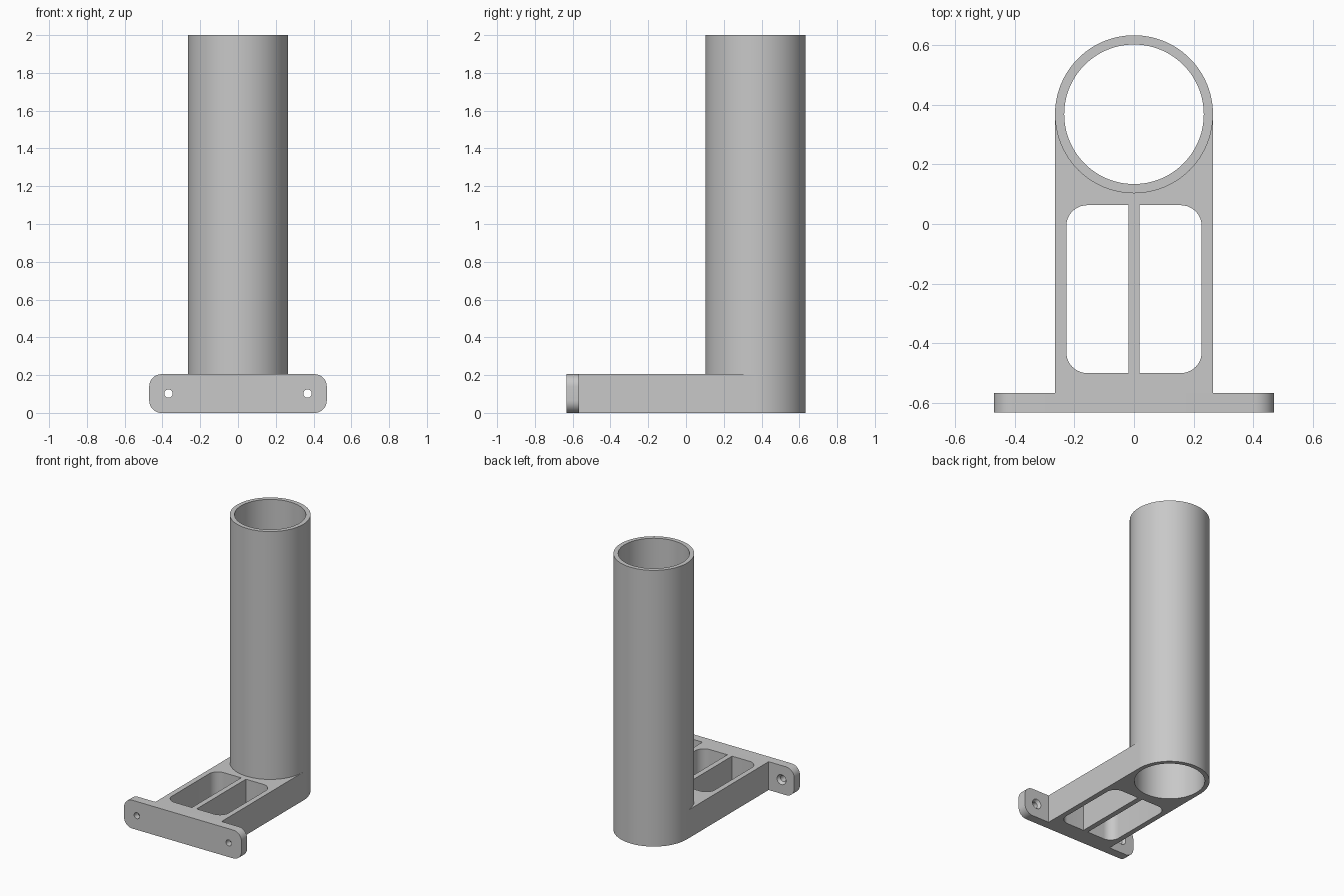
import bpy
import bmesh
from math import sin, cos, pi, radians, hypot

default = bpy.data.objects.get("Cube")
if default:
    bpy.data.objects.remove(default)

# Overall sizes
TUBE_Y, OUTER, INNER = 0.368, 0.265, 0.234
HEIGHT, BASE_H = 2.0, 0.205
FRONT, PLATE_BACK = -0.632, -0.567
PLATE_W, PLATE_R = 0.47, 0.065

grey = bpy.data.materials.new("light_grey")
grey.use_nodes = True
COLOUR = (0.58, 0.58, 0.58, 1)
grey.diffuse_color = COLOUR
grey.node_tree.nodes["Principled BSDF"].inputs["Base Color"].default_value = COLOUR


def arc(cx, cy, r, start, end, n):
    """Points along an arc, angles in degrees, both ends included."""
    angles = [radians(start + (end - start) * i / n) for i in range(n + 1)]
    return [(cx + r * cos(a), cy + r * sin(a)) for a in angles]


def circle(cx, cy, r, n):
    return arc(cx, cy, r, 0, 360, n)[:-1]


def rounded_rect(x0, y0, x1, y1, radii, n=10):
    """Corner radii run anticlockwise from lower left; zero is sharp."""
    centres = [(x0, y0, 1, 1), (x1, y0, -1, 1), (x1, y1, -1, -1), (x0, y1, 1, -1)]
    pts = []
    for i, ((x, y, sx, sy), r) in enumerate(zip(centres, radii)):
        start = 180 + 90 * i
        pts += arc(x + sx * r, y + sy * r, r, start, start + 90, n) if r else [(x, y)]
    return pts


def build(name, walls, place, hidden=None):
    """Each wall is a list of (outline, depth) rings; the ends are capped around the holes."""
    bm = bmesh.new()
    caps = ([], [])
    for rings in walls:
        rows = [[bm.verts.new(place(u, v, d)) for u, v in pts] for pts, d in rings]
        for a, b in zip(rows, rows[1:]):
            for i in range(len(a)):
                bm.faces.new((a[i - 1], a[i], b[i], b[i - 1]))
        for cap, row in zip(caps, (rows[0], rows[-1])):
            cap += [bm.edges.get((row[i - 1], row[i])) for i in range(len(row))]
    for cap in caps:
        bmesh.ops.triangle_fill(bm, use_beauty=True, edges=cap)
    bmesh.ops.recalc_face_normals(bm, faces=bm.faces)
    # Faces buried against a neighbouring part are left out
    if hidden:
        buried = [f for f in bm.faces if hidden(f)]
        bmesh.ops.delete(bm, geom=buried, context='FACES')
    mesh = bpy.data.meshes.new(name)
    bm.to_mesh(mesh)
    bm.free()
    mesh.materials.append(grey)
    obj = bpy.data.objects.new(name, mesh)
    bpy.context.collection.objects.link(obj)
    bpy.ops.object.select_all(action='DESELECT')
    obj.select_set(True)
    bpy.context.view_layer.objects.active = obj
    bpy.ops.object.shade_smooth_by_angle(angle=radians(30))
    return obj


def straight(pts, low, high):
    return [(pts, low), (pts, high)]


def upright(u, v, d):
    return (u, v, d)


def facing_front(u, v, d):
    return (u, d, v)


# Open tube
build("tube", [straight(circle(0, TUBE_Y, r, 96), 0, HEIGHT) for r in (OUTER, INNER)], upright)

# Support arm, hollowed around the tube, with two windows beside a centre rib
arm = arc(0, TUBE_Y, OUTER, 180, 360, 48) + [(OUTER, PLATE_BACK), (-OUTER, PLATE_BACK)]
window_r = 0.07
windows = [
    rounded_rect(0.019, -0.5, 0.227, 0.063, (0, window_r, window_r, 0)),
    rounded_rect(-0.227, -0.5, -0.019, 0.063, (window_r, 0, 0, window_r)),
]


def arm_joint(face):
    c = face.calc_center_median()
    if abs(face.normal.z) > 0.5:
        return False
    on_tube = abs(hypot(c.x, c.y - TUBE_Y) - OUTER) < 0.002
    return on_tube or c.y < PLATE_BACK + 0.001


build("support_arm", [straight(p, 0, BASE_H) for p in [arm] + windows], upright, arm_joint)

# Mounting plate with two screw holes, countersunk from behind
outline = rounded_rect(-PLATE_W, 0, PLATE_W, BASE_H, (PLATE_R,) * 4)
walls = [straight(outline, FRONT, PLATE_BACK)]
for side in (-1, 1):
    hole, sink = [circle(side * 0.368, BASE_H / 2, r, 32) for r in (0.022, 0.036)]
    walls.append([(hole, FRONT), (hole, PLATE_BACK - 0.02), (sink, PLATE_BACK)])
build("mounting_plate", walls, facing_front)
